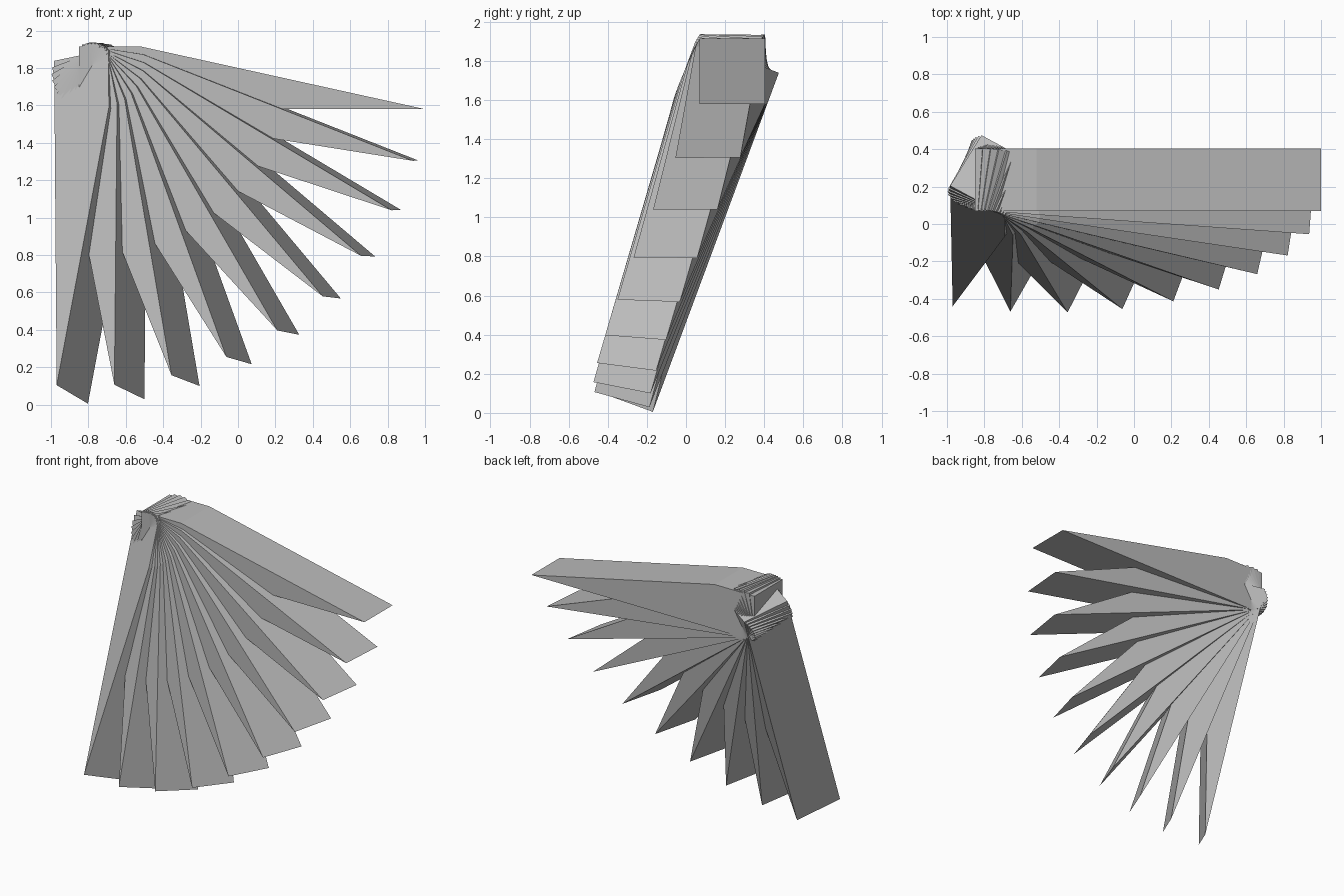
import bpy
import bmesh
import math
from mathutils import Matrix, Vector

cube = bpy.data.objects.get("Cube")
if cube:
    bpy.data.objects.remove(cube, do_unlink=True)

# Plain grey finish
grey = bpy.data.materials.new("plain_grey")
grey.use_nodes = True
colour = (0.5, 0.5, 0.5, 1)
grey.diffuse_color = colour
grey.node_tree.nodes["Principled BSDF"].inputs["Base Color"].default_value = colour

BLADES = 10
STEP = math.radians(10)
FRONT, WIDTH = 0.07, 0.333

# Wedge blade: square butt, flat top, long slope down to the tip
profile = [(-0.85, 1.58), (1.0, 1.58), (-0.52, 1.915), (-0.85, 1.915)]
bm = bmesh.new()
side = bm.faces.new([bm.verts.new((x, FRONT, z)) for x, z in profile])
extruded = bmesh.ops.extrude_face_region(bm, geom=[side])["geom"]
bmesh.ops.translate(bm, vec=(0, WIDTH, 0),
                    verts=[v for v in extruded if isinstance(v, bmesh.types.BMVert)])
bmesh.ops.recalc_face_normals(bm, faces=bm.faces)
mesh = bpy.data.meshes.new("blade")
bm.to_mesh(mesh)
bm.free()
mesh.materials.append(grey)

# Fan the blades a quarter turn about the tilted hinge line
hinge = Vector((-0.758, 0.296, 1.708))
axis = Vector((0.085, 0.901, -0.425)).normalized()
for i in range(BLADES):
    blade = bpy.data.objects.new(f"fan_blade_{i + 1}", mesh)
    bpy.context.collection.objects.link(blade)
    blade.matrix_world = (Matrix.Translation(hinge)
                          @ Matrix.Rotation(i * STEP, 4, axis)
                          @ Matrix.Translation(-hinge))
